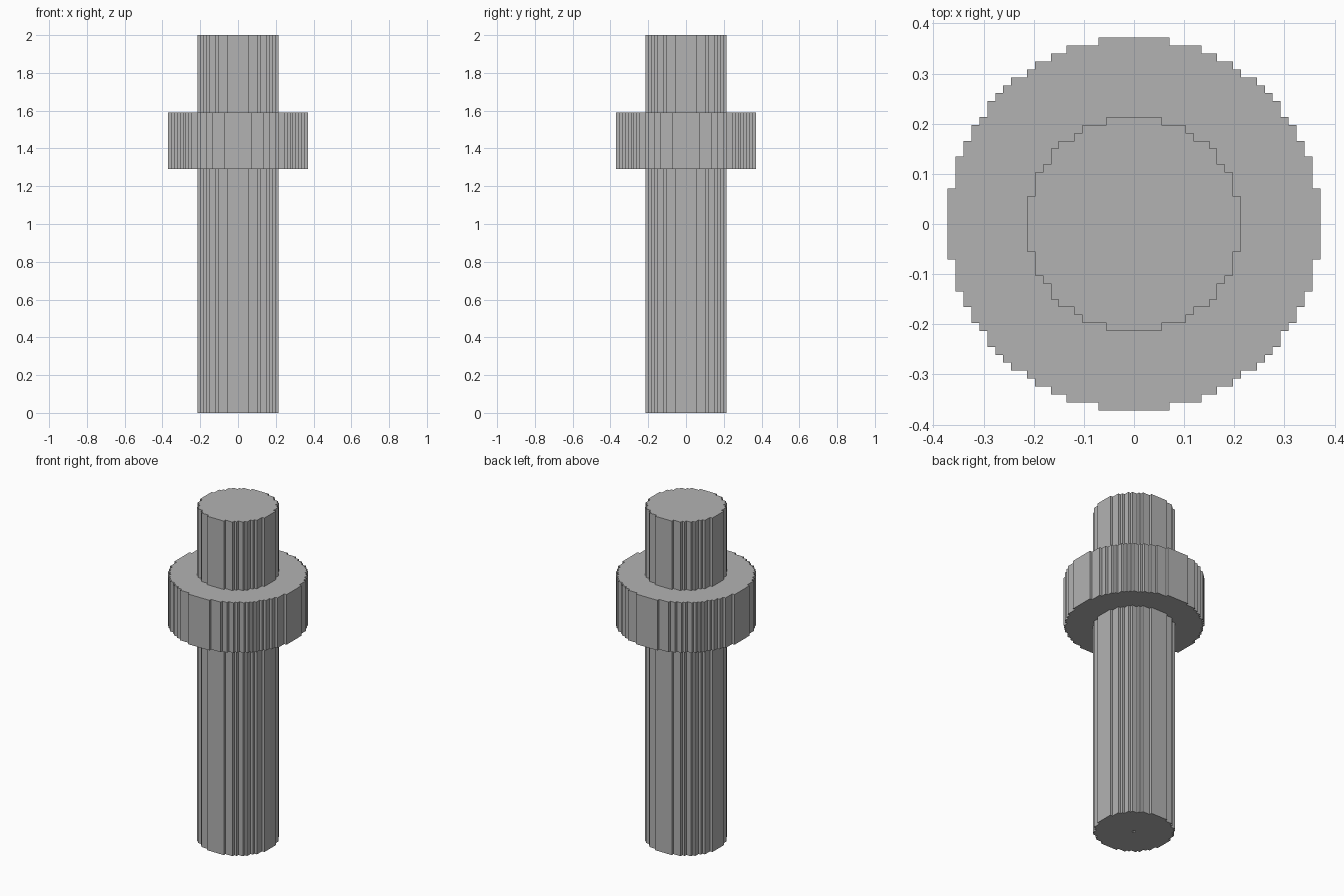
import bpy
import bmesh
import math

cube = bpy.data.objects.get("Cube")
if cube:
    bpy.data.objects.remove(cube, do_unlink=True)

STEP = 0.01581  # size of one stair step in the round outline

grey = bpy.data.materials.new("plain_grey")
grey.use_nodes = True
colour = (0.45, 0.45, 0.45, 1)
grey.diffuse_color = colour
grey.node_tree.nodes["Principled BSDF"].inputs["Base Color"].default_value = colour


def stepped_circle(cells):
    """Outline of a circle made of square cells, counter-clockwise."""
    radius = cells + 0.5
    right = []
    width = None
    for row in range(-cells, cells + 1):
        new = math.isqrt(int(radius ** 2 - row ** 2)) + 0.5
        if new != width:
            if width is not None:
                right.append((width, row - 0.5))
            right.append((new, row - 0.5))
            width = new
    right.append((width, cells + 0.5))
    left = [(-x, y) for x, y in reversed(right)]
    return [(x * STEP, y * STEP) for x, y in right + left]


def prism(name, cells, bottom, top):
    """Extrude a stepped circle between two heights."""
    bm = bmesh.new()
    base = bm.faces.new([bm.verts.new((x, y, bottom)) for x, y in stepped_circle(cells)])
    cap = bmesh.ops.extrude_face_region(bm, geom=[base], use_keep_orig=True)["geom"]
    verts = [v for v in cap if isinstance(v, bmesh.types.BMVert)]
    bmesh.ops.translate(bm, verts=verts, vec=(0, 0, top - bottom))
    bmesh.ops.recalc_face_normals(bm, faces=bm.faces)
    mesh = bpy.data.meshes.new(name)
    bm.to_mesh(mesh)
    bm.free()
    mesh.materials.append(grey)
    obj = bpy.data.objects.new(name, mesh)
    bpy.context.collection.objects.link(obj)
    return obj


# Long shaft and the wide collar around it
shaft = prism("shaft", 13, 0, 2)
collar = prism("collar", 23, 1.29, 1.59)

# Small square centre pit in the underside of the shaft
cutter = prism("pit_cutter", 0, -STEP, STEP)
cutter.hide_render = True
cutter.hide_viewport = True
pit = shaft.modifiers.new("centre_pit", "BOOLEAN")
pit.operation = "DIFFERENCE"
pit.solver = "EXACT"
pit.object = cutter
